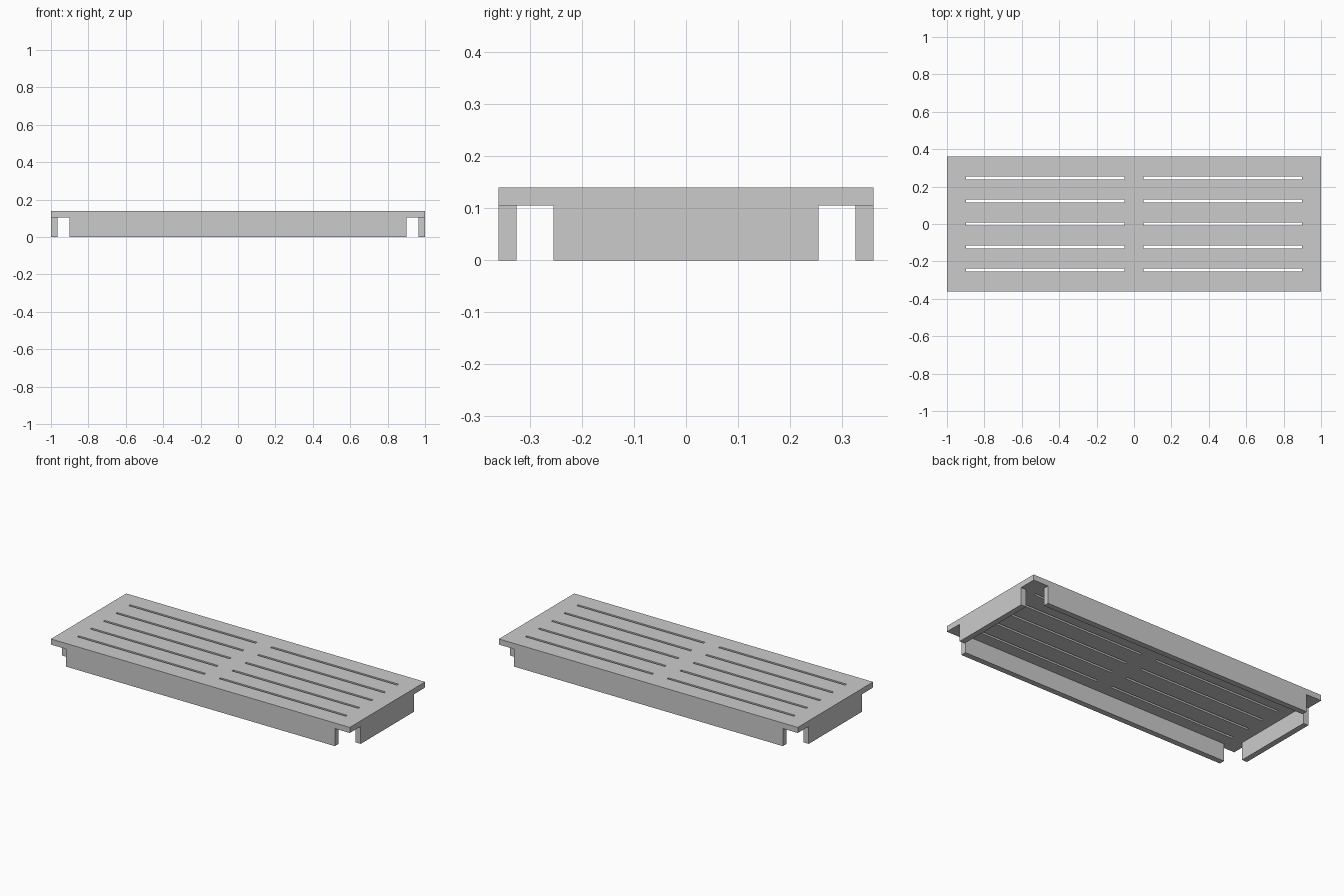
import bpy, bmesh

if "Cube" in bpy.data.objects:
    bpy.data.objects.remove(bpy.data.objects["Cube"])

LENGTH, DEPTH, HEIGHT = 2.0, 0.72, 0.14
UNDERSIDE = 0.106                      # bottom of the top panel
SLOT_IN, SLOT_OUT, SLOT_W = 0.05, 0.898, 0.014
ROW_STEP = 0.123


def add_box(bm, x0, x1, y0, y1, z0, z1):
    verts = bmesh.ops.create_cube(bm, size=1)["verts"]
    bmesh.ops.scale(bm, vec=(x1 - x0, y1 - y0, z1 - z0), verts=verts)
    bmesh.ops.translate(bm, vec=((x0 + x1) / 2, (y0 + y1) / 2, (z0 + z1) / 2), verts=verts)


def to_object(bm, name):
    bmesh.ops.recalc_face_normals(bm, faces=bm.faces)
    mesh = bpy.data.meshes.new(name)
    bm.to_mesh(mesh)
    bm.free()
    obj = bpy.data.objects.new(name, mesh)
    bpy.context.collection.objects.link(obj)
    return obj


def cut(target, cutter):
    cutter.hide_render = True
    mod = target.modifiers.new(cutter.name, 'BOOLEAN')
    mod.operation = 'DIFFERENCE'
    mod.solver = 'EXACT'
    mod.object = cutter
    bpy.context.view_layer.objects.active = target
    bpy.ops.object.modifier_apply(modifier=mod.name)
    bpy.data.objects.remove(cutter)


# Solid block: top panel and skirts in one piece
bm = bmesh.new()
add_box(bm, -LENGTH / 2, LENGTH / 2, -DEPTH / 2, DEPTH / 2, 0, HEIGHT)
grate = to_object(bm, "slotted_cover")

# Hollow underside with open corners, leaving four skirt walls
quarter = [(0.966, 0.255), (1.1, 0.255), (1.1, 0.45), (0.9, 0.45), (0.9, 0.326)]
outline = (quarter
           + [(-x, y) for x, y in reversed(quarter)]
           + [(-x, -y) for x, y in quarter]
           + [(x, -y) for x, y in reversed(quarter)])
bm = bmesh.new()
base = bm.faces.new([bm.verts.new((x, y, -0.1)) for x, y in outline])
top = bmesh.ops.extrude_face_region(bm, geom=[base], use_keep_orig=True)["geom"]
bmesh.ops.translate(bm, vec=(0, 0, UNDERSIDE + 0.1),
                    verts=[v for v in top if isinstance(v, bmesh.types.BMVert)])
cut(grate, to_object(bm, "underside_cutter"))

# Two columns of five through slots
bm = bmesh.new()
for row in range(-2, 3):
    y = row * ROW_STEP
    for x0, x1 in ((-SLOT_OUT, -SLOT_IN), (SLOT_IN, SLOT_OUT)):
        add_box(bm, x0, x1, y - SLOT_W / 2, y + SLOT_W / 2, 0.07, 0.2)
cut(grate, to_object(bm, "slot_cutter"))
